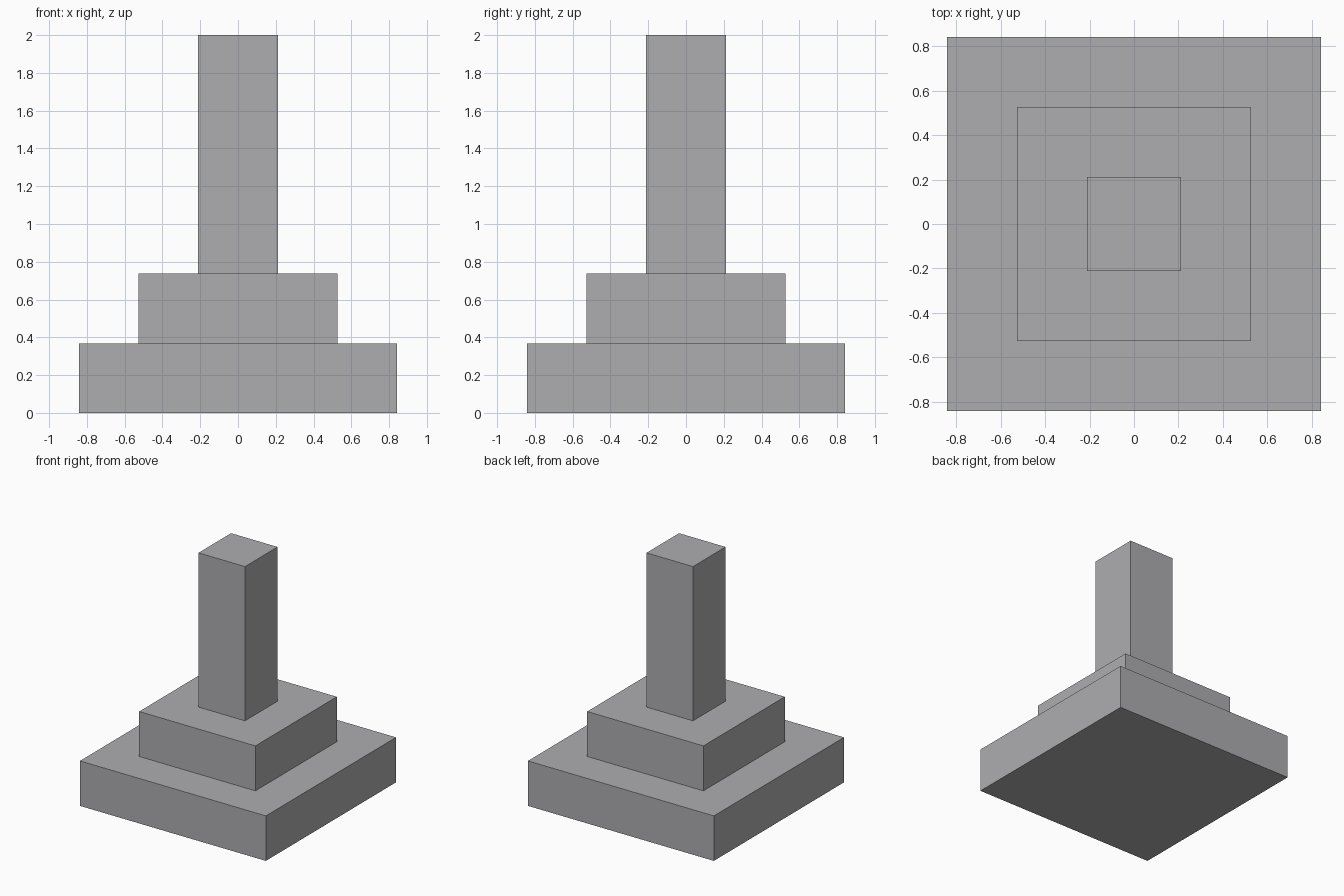
import bpy

if "Cube" in bpy.data.objects:
    bpy.data.objects.remove(bpy.data.objects["Cube"])

# one flat grey for the whole model
grey = bpy.data.materials.new("stone_grey")
grey.diffuse_color = (0.423, 0.423, 0.434, 1.0)
grey.use_nodes = True
grey.node_tree.nodes["Principled BSDF"].inputs["Base Color"].default_value = grey.diffuse_color

U = 2 / 19  # model module


def block(name, width, z0, z1):
    """Square block centred on the z axis."""
    bpy.ops.mesh.primitive_cube_add(size=1, location=(0, 0, (z0 + z1) / 2))
    ob = bpy.context.object
    ob.name = name
    ob.scale = (width, width, z1 - z0)
    bpy.ops.object.transform_apply(location=False, rotation=False, scale=True)
    ob.data.materials.append(grey)


# stepped plinth and pillar
block("base_step", 16 * U, 0, 3.5 * U)
block("middle_step", 10 * U, 3.5 * U, 7 * U)
block("pillar", 4 * U, 7 * U, 19 * U)
